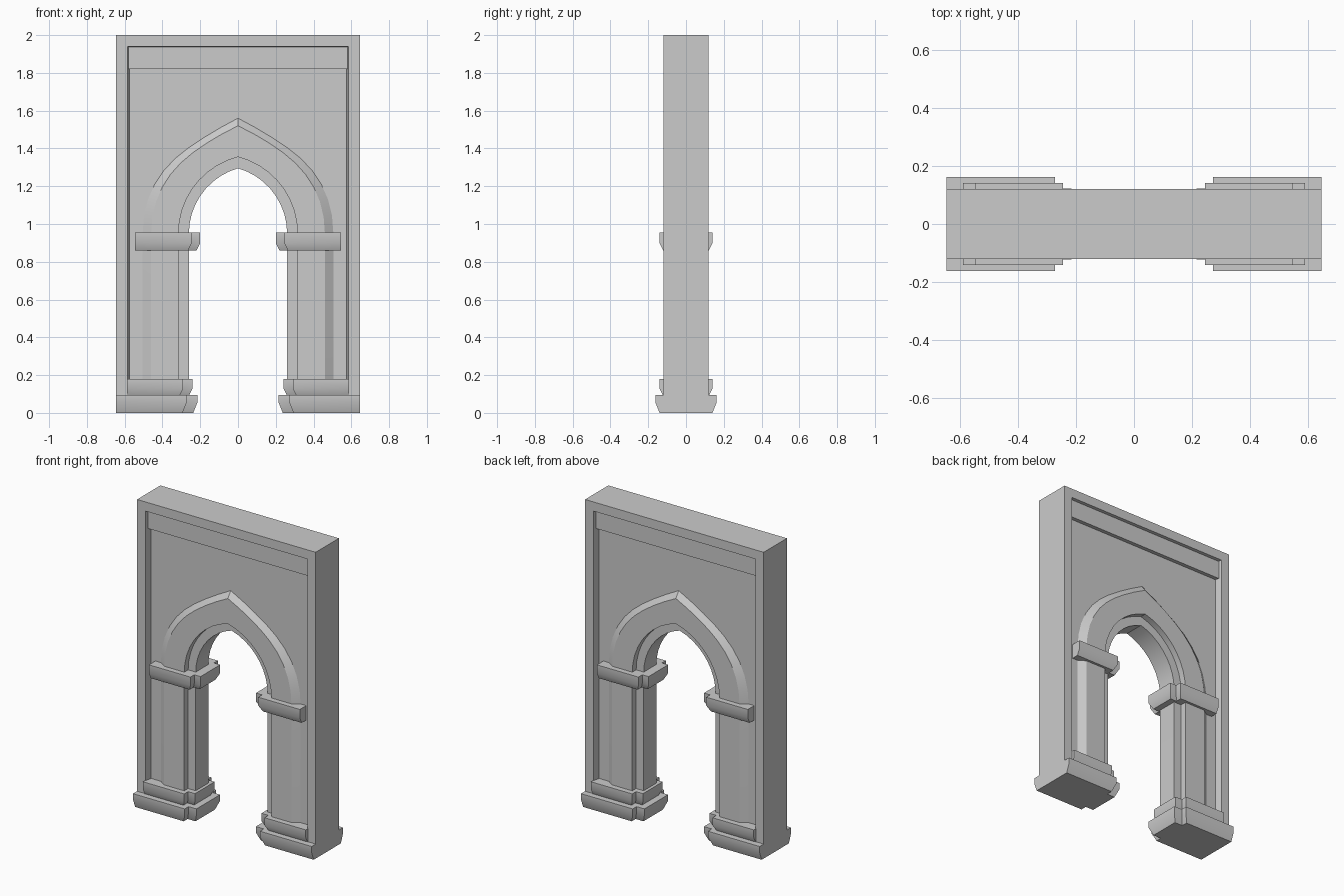
import bpy, bmesh, math

if "Cube" in bpy.data.objects:
    bpy.data.objects.remove(bpy.data.objects["Cube"])

SPRING = 0.95      # height where the arch begins
FOOT = 0.09        # bottom of the shafts, on the plinth
PANEL_Y = 0.075    # recessed wall face


def finish(name, bm):
    bmesh.ops.recalc_face_normals(bm, faces=bm.faces)
    mesh = bpy.data.meshes.new(name)
    bm.to_mesh(mesh)
    bm.free()
    ob = bpy.data.objects.new(name, mesh)
    bpy.context.collection.objects.link(ob)
    bpy.ops.object.select_all(action='DESELECT')
    ob.select_set(True)
    bpy.context.view_layer.objects.active = ob
    bpy.ops.object.shade_smooth_by_angle(angle=math.radians(28))
    return ob


def both_sides(half):
    """Half path from right foot to the centre, continued down the left."""
    left = [(-x, z) for x, z in reversed(half) if x > 1e-6]
    return half + left


def pointed_arch(a, apex, sag=0.0, n=9):
    """Straight jamb and two-centred arch; sag flattens the upper haunch."""
    h = apex - SPRING
    r = (a * a + h * h) / (2 * a)
    end = math.atan2(h, r - a)
    pts = [(a, FOOT)]
    for i in range(n + 1):
        t = i / n
        x = a - r + r * math.cos(end * t)
        z = SPRING + r * math.sin(end * t) - sag * math.sin(math.pi * t * t)
        pts.append((max(x, 0.0) if i < n else 0.0, z))
    return both_sides(pts)


def portal(w, top):
    return both_sides([(w, FOOT), (w, top)])


def sweep(name, profile, closed):
    """Join matching (path, y) lines into strips, front profile mirrored to the back."""
    lines = profile + [(p, -y) for p, y in reversed(profile)]
    bm = bmesh.new()
    rows = [[bm.verts.new((x, y, z)) for x, z in path] for path, y in lines]
    pairs = list(zip(rows, rows[1:]))
    if closed:
        pairs.append((rows[-1], rows[0]))
    for a, b in pairs:
        for i in range(len(a) - 1):
            bm.faces.new((a[i], a[i + 1], b[i + 1], b[i]))
    return finish(name, bm)


def stepped_block(name, side, xi, xs, xo, yi, yo, levels):
    """Moulded block with notched inner corners; levels are (z, inset)."""
    bm = bmesh.new()
    rings = []
    for z, d in levels:
        half = [(xo, -yo + d), (xs + d, -yo + d), (xs + d, -yi + d), (xi + d, -yi + d)]
        plan = half + [(x, -y) for x, y in reversed(half)]
        rings.append([bm.verts.new((side * x, y, z)) for x, y in plan])
    for a, b in zip(rings, rings[1:]):
        for i in range(len(a)):
            j = (i + 1) % len(a)
            bm.faces.new((a[i], a[j], b[j], b[i]))
    bm.faces.new(rings[0])
    bm.faces.new(rings[-1])
    return finish(name, bm)


# Arch moulding and shafts: outer chamfer, face, inner step, opening
outer = pointed_arch(0.505, 1.56, 0.04)
face = pointed_arch(0.46, 1.52, 0.03)
step = pointed_arch(0.315, 1.355)
opening = pointed_arch(0.26, 1.295)
sweep("arch_moulding", [(outer, -PANEL_Y), (face, -0.105), (step, -0.105),
                        (step, -0.065), (opening, -0.065)], False)

# Outer frame with slightly splayed reveal
sweep("outer_frame", [(portal(0.645, 2.0), -0.12), (portal(0.585, 1.94), -0.12),
                      (portal(0.575, 1.935), -PANEL_Y)], True)

# Recessed wall panel around the arch
bm = bmesh.new()
outline = outer + [(-0.58, FOOT), (-0.58, 1.94), (0.58, 1.94), (0.58, FOOT)]
panel = bm.faces.new([bm.verts.new((x, -PANEL_Y, z)) for x, z in outline])
res = bmesh.ops.extrude_face_region(bm, geom=[panel], use_keep_orig=True)
for v in res["geom"]:
    if isinstance(v, bmesh.types.BMVert):
        v.co.y = PANEL_Y
finish("wall_panel", bm)

# Flat band under the frame top
bm = bmesh.new()
bmesh.ops.create_cube(bm, size=1)
for v in bm.verts:
    v.co = (v.co.x * 1.165, v.co.y * 0.2, 1.88 + v.co.z * 0.12)
finish("top_band", bm)

# Plinths, upper bases and capitals on each side
for side, tag in ((1, "right"), (-1, "left")):
    stepped_block(f"plinth_{tag}", side, 0.215, 0.272, 0.645, 0.122, 0.162,
                  [(0, 0.022), (0.055, 0), (0.095, 0)])
    stepped_block(f"upper_base_{tag}", side, 0.24, 0.29, 0.588, 0.101, 0.141,
                  [(0.09, 0.02), (0.13, 0), (0.18, 0)])
    stepped_block(f"capital_{tag}", side, 0.2, 0.245, 0.545, 0.101, 0.141,
                  [(0.86, 0.02), (0.9, 0), (0.955, 0)])
